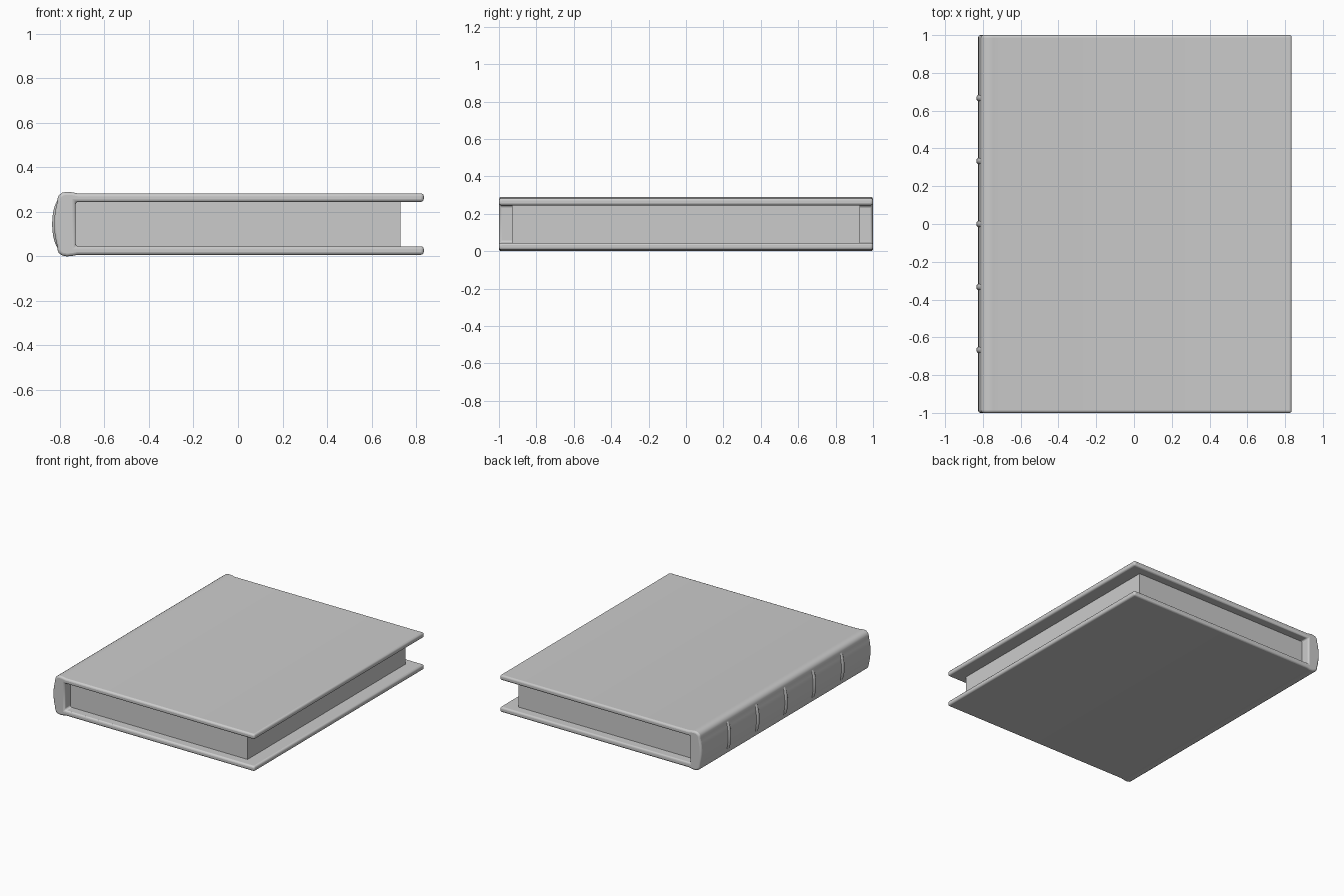
import bpy, bmesh, math

cube = bpy.data.objects.get("Cube")
if cube:
    bpy.data.objects.remove(cube, do_unlink=True)

grey = bpy.data.materials.new("plain grey")
grey.use_nodes = True
tone = (0.6, 0.6, 0.6, 1)
grey.diffuse_color = tone
grey.node_tree.nodes["Principled BSDF"].inputs["Base Color"].default_value = tone

MID = 0.145  # mid height of the book


def finish(obj, bevel=0.0):
    obj.data.materials.append(grey)
    bpy.ops.object.select_all(action='DESELECT')
    obj.select_set(True)
    bpy.context.view_layer.objects.active = obj
    if bevel:
        mod = obj.modifiers.new("rounded edges", 'BEVEL')
        mod.width = bevel
        mod.segments = 3
        mod.limit_method = 'ANGLE'
        mod.angle_limit = math.radians(40)
    bpy.ops.object.shade_smooth_by_angle(angle=math.radians(40))


def extrude_profile(name, points, half_length, bevel=0.0):
    """Extrude an x-z outline along y."""
    bm = bmesh.new()
    face = bm.faces.new([bm.verts.new((x, -half_length, z)) for x, z in points])
    ext = bmesh.ops.extrude_face_region(bm, geom=[face])
    verts = [v for v in ext["geom"] if isinstance(v, bmesh.types.BMVert)]
    bmesh.ops.translate(bm, verts=verts, vec=(0, 2 * half_length, 0))
    bmesh.ops.recalc_face_normals(bm, faces=bm.faces)
    mesh = bpy.data.meshes.new(name)
    bm.to_mesh(mesh)
    bm.free()
    obj = bpy.data.objects.new(name, mesh)
    bpy.context.collection.objects.link(obj)
    finish(obj, bevel)


def mirror_z(points):
    return points + [(x, 2 * MID - z) for x, z in reversed(points)]


# Bulging outer face of the spine, from the top edge to the middle
def spine_x(z):
    return -0.826 + 0.014 * ((z - MID) / 0.1) ** 2


spine_half = [(spine_x(z), z) for z in (0.245, 0.22, 0.19, 0.16)]

# Covers and spine as one wrap-around case
inner = [(-0.73, 0.245), (0.835, 0.245)]
outer = [(0.835, 0.283), (-0.72, 0.283), (-0.745, 0.288), (-0.77, 0.29),
         (-0.79, 0.286), (-0.805, 0.275), (-0.811, 0.26)]
extrude_profile("cover_case", mirror_z(inner + outer + spine_half), 1.0, 0.013)

# Page block, recessed between the covers
extrude_profile("page_block", mirror_z([(-0.75, 0.25), (0.73, 0.25)]), 0.93)

# Raised bands across the spine
for i in range(-2, 3):
    curve = bpy.data.curves.new("spine_band", 'CURVE')
    curve.dimensions = '3D'
    curve.bevel_depth = 0.02
    curve.bevel_resolution = 3
    curve.use_fill_caps = True
    path = curve.splines.new('POLY')
    steps = 12
    path.points.add(steps)
    for k, p in enumerate(path.points):
        t = 2 * k / steps - 1
        z = MID + 0.105 * t
        p.co = (spine_x(z) + 0.01 + 0.01 * t ** 4, i / 3, z, 1)
    band = bpy.data.objects.new("spine_band", curve)
    bpy.context.collection.objects.link(band)
    bpy.ops.object.select_all(action='DESELECT')
    band.select_set(True)
    bpy.context.view_layer.objects.active = band
    bpy.ops.object.convert(target='MESH')
    band = bpy.context.object
    band.data.materials.clear()
    finish(band)
